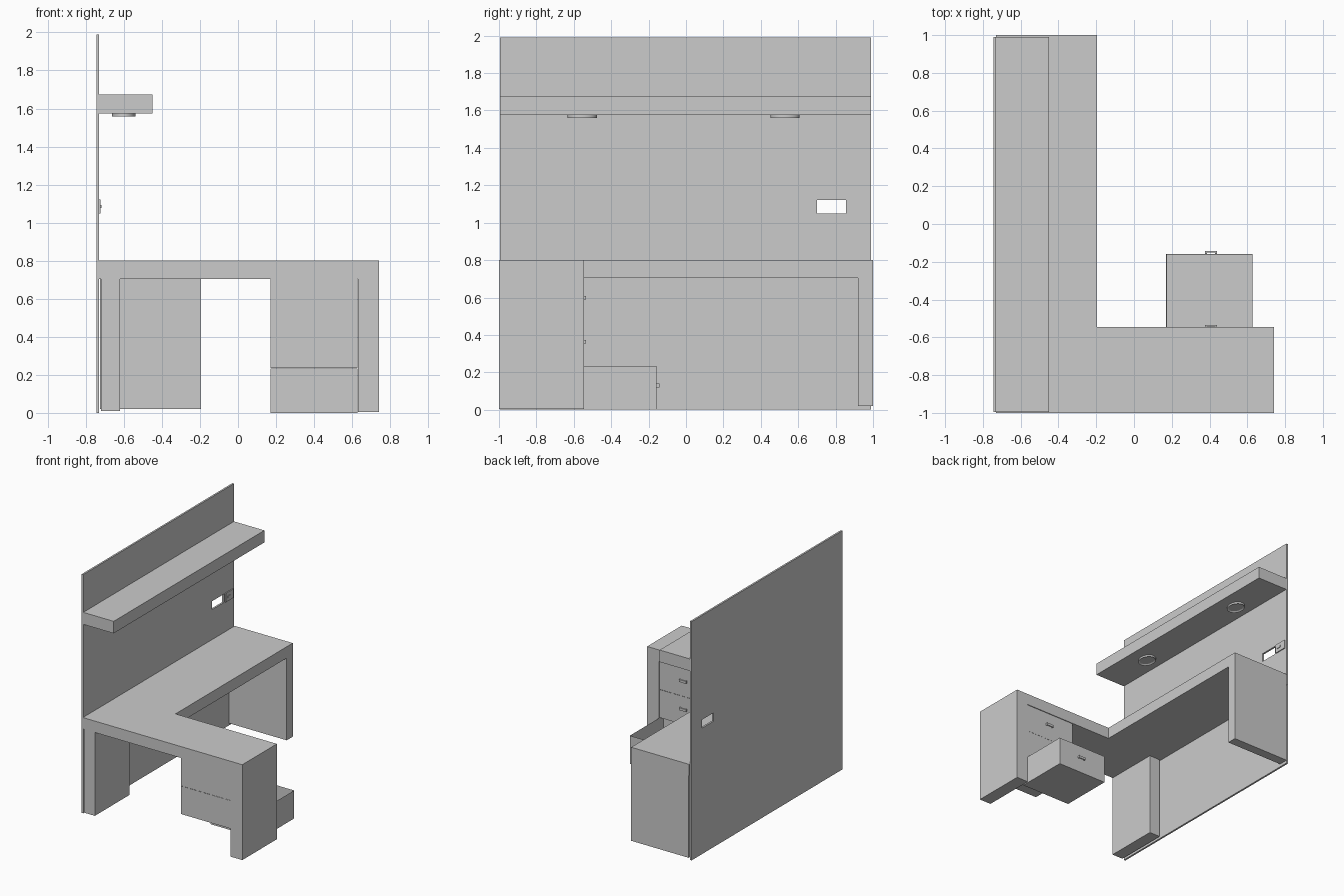
import bpy
import bmesh
from math import radians
from mathutils import Matrix, Vector

cube = bpy.data.objects.get("Cube")
if cube:
    bpy.data.objects.remove(cube, do_unlink=True)

GREY = (0.6, 0.6, 0.6, 1.0)
grey = bpy.data.materials.new("light_grey")
grey.use_nodes = True
grey.diffuse_color = GREY
grey.node_tree.nodes["Principled BSDF"].inputs["Base Color"].default_value = GREY


def finish(name, bm):
    """Turn a bmesh into a named grey object."""
    bmesh.ops.recalc_face_normals(bm, faces=bm.faces)
    mesh = bpy.data.meshes.new(name)
    bm.to_mesh(mesh)
    bm.free()
    mesh.materials.append(grey)
    obj = bpy.data.objects.new(name, mesh)
    bpy.context.collection.objects.link(obj)
    return obj


def add_box(bm, x, y, z):
    """Add a box given its (low, high) range on each axis."""
    ranges = (x, y, z)
    size = Vector([hi - lo for lo, hi in ranges])
    mid = Vector([(hi + lo) / 2 for lo, hi in ranges])
    bmesh.ops.create_cube(bm, size=1, matrix=Matrix.Translation(mid) @ Matrix.Diagonal(size).to_4x4())


def box(name, x, y, z):
    bm = bmesh.new()
    add_box(bm, x, y, z)
    return finish(name, bm)


def prism(name, outline, z):
    """Extrude a flat outline between two heights."""
    bm = bmesh.new()
    face = bm.faces.new([bm.verts.new((x, y, z[0])) for x, y in outline])
    top = bmesh.ops.extrude_face_region(bm, geom=[face])["geom"]
    bmesh.ops.translate(bm, vec=(0, 0, z[1] - z[0]), verts=[v for v in top if isinstance(v, bmesh.types.BMVert)])
    return finish(name, bm)


# Tall side panel with a cable window, built as a frame around the opening
WALL, FACE = -0.745, -0.73
LOW, HIGH = -0.995, 0.99
win_y, win_z = (0.70, 0.855), (1.05, 1.12)
bm = bmesh.new()
ys, zs = (LOW, *win_y, HIGH), (0, *win_z, 1.99)
grid = [[bm.verts.new((WALL, y, z)) for z in zs] for y in ys]
for i in range(3):
    for j in range(3):
        if (i, j) != (1, 1):
            bm.faces.new((grid[i][j], grid[i + 1][j], grid[i + 1][j + 1], grid[i][j + 1]))
shell = bmesh.ops.extrude_face_region(bm, geom=bm.faces[:], use_keep_orig=True)["geom"]
bmesh.ops.translate(bm, vec=(FACE - WALL, 0, 0), verts=[v for v in shell if isinstance(v, bmesh.types.BMVert)])
finish("side_panel", bm)

# Shelf and its round lights
box("shelf", (FACE, -0.45), (LOW, HIGH), (1.575, 1.675))
for number, y in enumerate((-0.555, 0.53), 1):
    bm = bmesh.new()
    stretch = Matrix.Translation((-0.6, y, 1.567)) @ Matrix.Diagonal((0.062, 0.078, 1, 1))
    bmesh.ops.create_cone(bm, cap_ends=True, segments=32, radius1=1, radius2=1, depth=0.016, matrix=stretch)
    lens = min(bm.faces, key=lambda f: f.calc_center_median().z)
    bmesh.ops.inset_region(bm, faces=[lens], thickness=0.012)
    bmesh.ops.translate(bm, vec=(0, 0, 0.008), verts=lens.verts)
    light = finish(f"shelf_light_{number}", bm)
    bpy.context.view_layer.objects.active = light
    light.select_set(True)
    bpy.ops.object.shade_smooth_by_angle(angle=radians(30))
    light.select_set(False)

# Wall socket beside the window
box("socket_plate", (FACE, -0.722), (0.87, 0.975), (1.048, 1.122))
box("socket_switch", (-0.722, -0.717), (0.89, 0.93), (1.077, 1.093))

# L-shaped desk top
TOP, UNDER = 0.80, 0.705
INNER_X, INNER_Y, END_X = -0.195, -0.545, 0.74
prism("desk_top",
      [(FACE, -1), (END_X, -1), (END_X, INNER_Y), (INNER_X, INNER_Y), (INNER_X, 1), (FACE, 1)],
      (UNDER, TOP))

# Slab legs
box("front_left_leg", (-0.72, -0.62), (-1, INNER_Y), (0.01, UNDER))
box("wing_leg", (0.632, END_X), (-1, INNER_Y), (0.005, UNDER))
box("far_leg", (-0.725, INNER_X), (0.92, 1), (0.02, UNDER))


def drawer(name, z, shift):
    """Open tray with a pull; shift slides it out towards +y."""
    x, y, t = (0.17, 0.628), (-0.995 + shift, -0.55 + shift), 0.006
    bm = bmesh.new()
    add_box(bm, x, y, z)
    lid = max(bm.faces, key=lambda f: f.calc_center_median().z)
    bmesh.ops.inset_region(bm, faces=[lid], thickness=t)
    bmesh.ops.translate(bm, vec=(0, 0, t + z[0] - z[1]), verts=lid.verts)
    finish(name, bm)
    mid = (z[0] + z[1]) / 2 + 0.012
    bm = bmesh.new()
    add_box(bm, (0.376, 0.44), (y[1] + 0.008, y[1] + 0.015), (mid - 0.01, mid + 0.01))
    for left in (0.376, 0.43):
        add_box(bm, (left, left + 0.01), (y[1], y[1] + 0.008), (mid - 0.01, mid + 0.01))
    finish(name + "_pull", bm)


# Three drawers, the lowest pulled out
for name, low, shift in (("top_drawer", 0.47, 0), ("middle_drawer", 0.235, 0), ("bottom_drawer", 0, 0.392)):
    drawer(name, (low, low + 0.234), shift)
